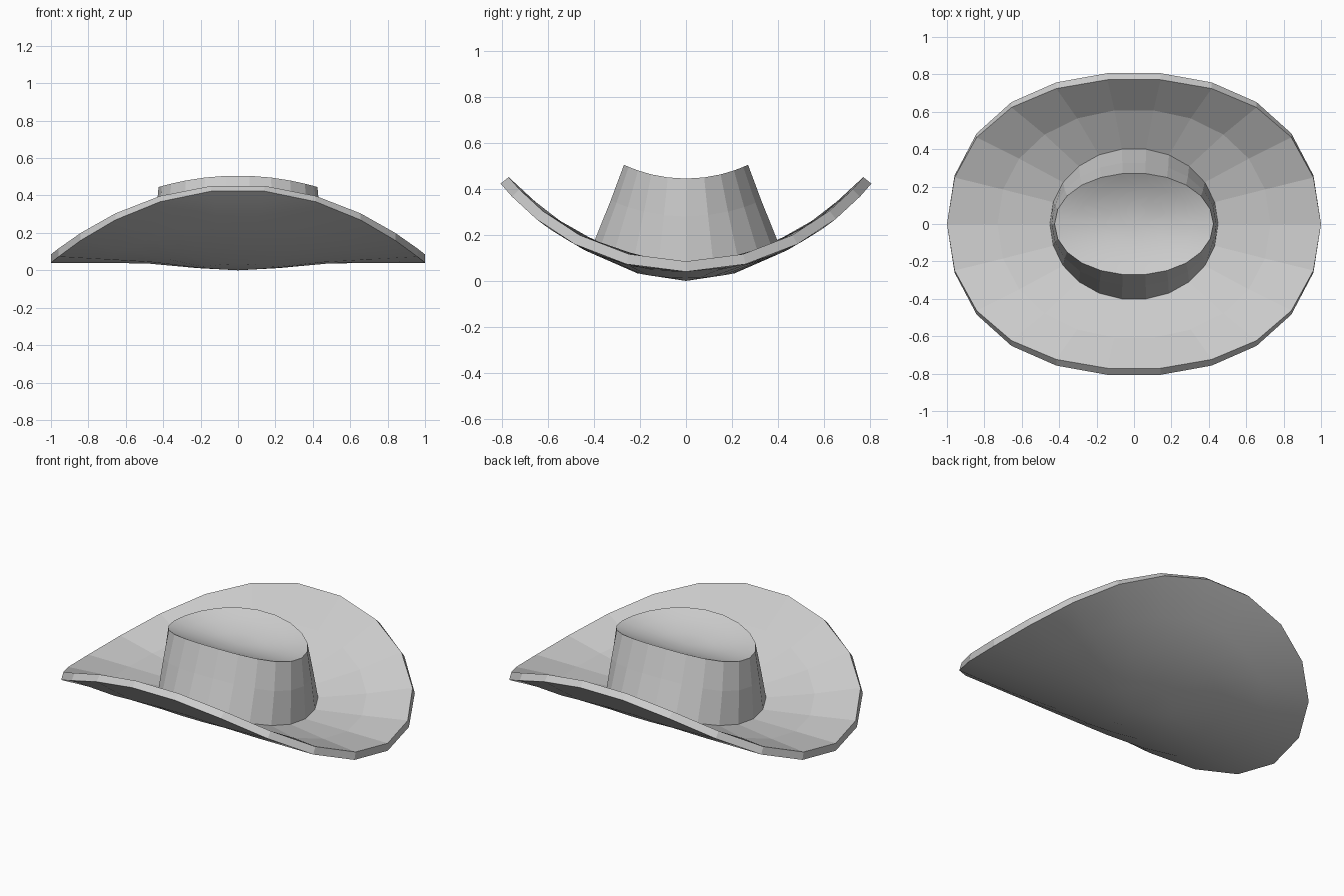
import bpy, bmesh
from math import sin, cos, pi

if "Cube" in bpy.data.objects:
    bpy.data.objects.remove(bpy.data.objects["Cube"])

SIDES = 22
R = 1.04      # radius of the upward roll of the hat
BASE = 0.04   # height of the brim underside where it rests on the roll


def roll(x, y, z):
    """Bend a flat point upwards around an axis parallel to x."""
    a = y / R
    r = R + BASE - z
    return (x, r * sin(a), R + BASE - r * cos(a))


def lathe(name, rings, smooth_bands):
    """Skin elliptical rings (rx, ry, z); a zero radius makes a pole."""
    bm = bmesh.new()
    loops = []
    for rx, ry, z in rings:
        n = SIDES if rx > 0 else 1
        loops.append([bm.verts.new(roll(rx * cos(2 * pi * i / SIDES),
                                        ry * sin(2 * pi * i / SIDES), z))
                      for i in range(n)])
    for b, (lo, hi) in enumerate(zip(loops, loops[1:])):
        for i in range(SIDES):
            j = (i + 1) % SIDES
            if len(lo) == 1:
                vs = [lo[0], hi[j], hi[i]]
            elif len(hi) == 1:
                vs = [lo[i], lo[j], hi[0]]
            else:
                vs = [lo[i], lo[j], hi[j], hi[i]]
            bm.faces.new(vs).smooth = b in smooth_bands
    bmesh.ops.recalc_face_normals(bm, faces=bm.faces)
    # make sure the open shells face outwards
    bm.normal_update()
    if sum(f.normal.dot(f.calc_center_median() - roll_mid) * f.calc_area()
           for f in bm.faces for roll_mid in [MID]) < 0:
        bmesh.ops.reverse_faces(bm, faces=bm.faces)
    me = bpy.data.meshes.new(name)
    bm.to_mesh(me)
    bm.free()
    ob = bpy.data.objects.new(name, me)
    bpy.context.collection.objects.link(ob)
    return ob


from mathutils import Vector
MID = Vector((0, 0, 0.15))

# Brim: bulged smooth underside, edge wall, faceted top up to the crown
lathe("brim", [
    (0, 0, 0.0),
    (0.22, 0.21, 0.012),
    (0.48, 0.46, 0.036),
    (0.73, 0.69, 0.04),
    (1.0, 0.932, 0.04),
    (1.0, 0.932, 0.085),
    (0.73, 0.69, 0.085),
    (0.445, 0.43, 0.085),
], {0, 1, 2, 3})

# Crown: faceted wall and smooth dished top
lathe("crown", [
    (0.45, 0.435, 0.08),
    (0.44, 0.443, 0.28),
    (0.425, 0.461, 0.445),
    (0.32, 0.345, 0.432),
    (0.16, 0.17, 0.42),
    (0, 0, 0.415),
], {2, 3, 4})
